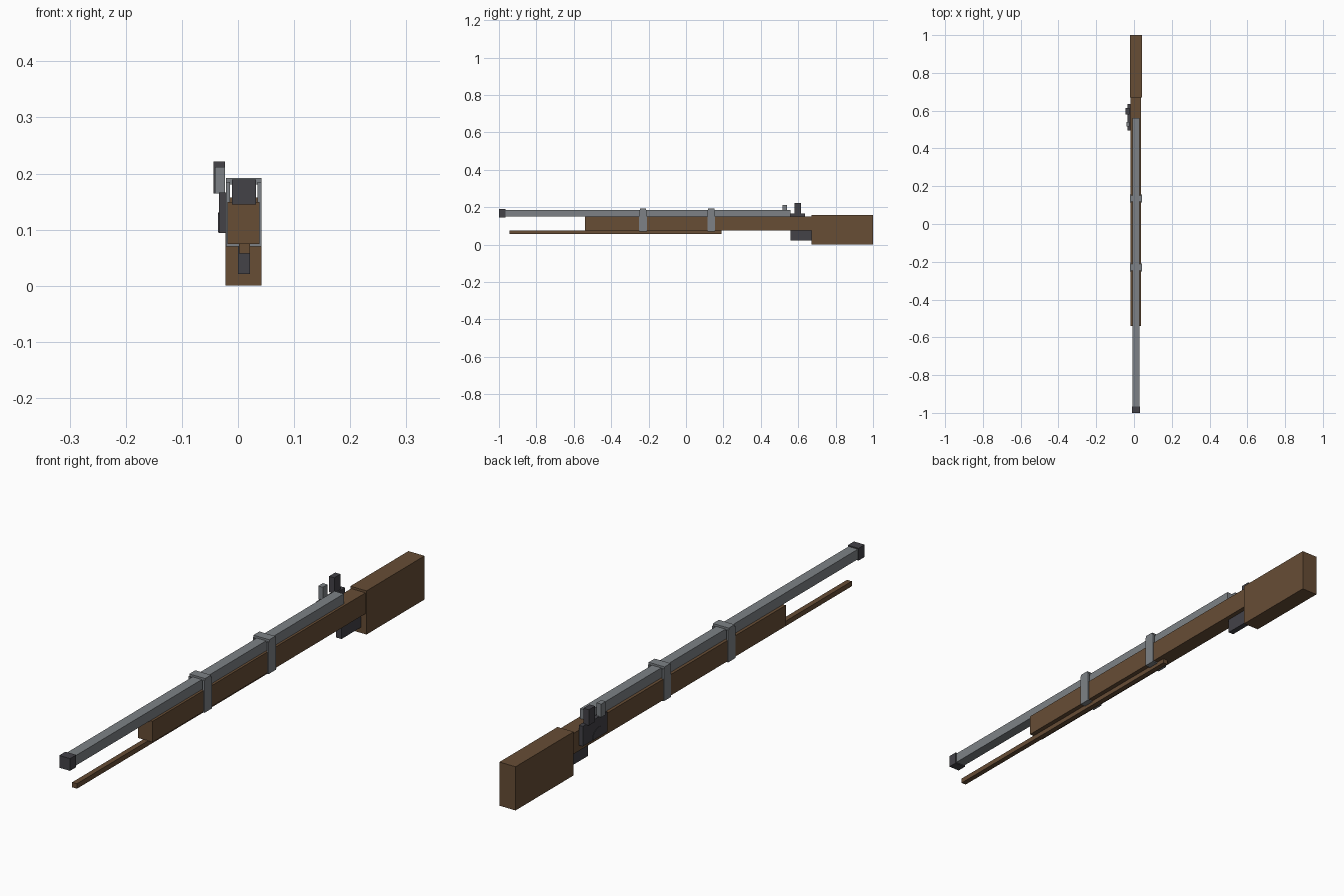
import bpy, bmesh, math
from mathutils import Vector

cube = bpy.data.objects.get("Cube")
if cube:
    bpy.data.objects.remove(cube, do_unlink=True)


def material(name, color):
    m = bpy.data.materials.new(name)
    m.use_nodes = True
    m.diffuse_color = (*color, 1)
    m.node_tree.nodes["Principled BSDF"].inputs["Base Color"].default_value = (*color, 1)
    return m


wood = material("walnut wood", (0.135, 0.074, 0.036))
steel = material("grey steel", (0.205, 0.222, 0.238))
iron = material("dark iron", (0.056, 0.054, 0.064))


def finish(name, bm, mat):
    bmesh.ops.recalc_face_normals(bm, faces=bm.faces)
    mesh = bpy.data.meshes.new(name)
    bm.to_mesh(mesh)
    bm.free()
    mesh.materials.append(mat)
    ob = bpy.data.objects.new(name, mesh)
    bpy.context.collection.objects.link(ob)
    return ob


def box(name, mat, x, y, z):
    """Block spanning the given (low, high) ranges."""
    bm = bmesh.new()
    bmesh.ops.create_cube(bm, size=1)
    for v in bm.verts:
        v.co = Vector(r[0] if c < 0 else r[1] for c, r in zip(v.co, (x, y, z)))
    return finish(name, bm, mat)


# Wooden stock and ramrod
box("butt_stock", wood, (-0.022, 0.042), (0.67, 1.0), (0.0, 0.157))
box("fore_stock", wood, (-0.019, 0.038), (-0.54, 0.68), (0.074, 0.149))
box("ramrod", wood, (0.002, 0.021), (-0.945, 0.19), (0.057, 0.075))

# Barrel and muzzle
box("barrel", steel, (-0.008, 0.029), (-0.985, 0.56), (0.149, 0.185))
box("muzzle_ring", iron, (-0.011, 0.032), (-1.0, -0.965), (0.145, 0.189))

# Barrel bands: two side straps, a top and a bottom bar
for label, y in (("front", -0.23), ("rear", 0.135)):
    wide, slim = (y - 0.021, y + 0.021), (y - 0.017, y + 0.017)
    box(label + "_band_right", steel, (-0.021, -0.014), wide, (0.07, 0.185))
    box(label + "_band_left", steel, (0.035, 0.042), wide, (0.07, 0.185))
    box(label + "_band_top", steel, (-0.021, 0.042), slim, (0.18, 0.192))
    box(label + "_band_bottom", steel, (-0.021, 0.042), wide, (0.07, 0.076))

# Trigger guard
box("trigger_guard", iron, (0.0, 0.021), (0.558, 0.672), (0.021, 0.08))

# Lock on the right side
box("lock_plate", iron, (-0.034, -0.018), (0.495, 0.635), (0.094, 0.166))
box("cock", iron, (-0.044, -0.023), (0.58, 0.615), (0.164, 0.221))
box("frizzen", steel, (-0.041, -0.023), (0.515, 0.541), (0.164, 0.212))

# Half-round inlay on the lock plate
bm = bmesh.new()
arc = [math.pi * i / 12 for i in range(13)]
face = bm.faces.new([bm.verts.new((-0.0355, 0.545 + 0.036 * math.cos(a),
                                   0.0945 + 0.036 * math.sin(a))) for a in arc])
ext = bmesh.ops.extrude_face_region(bm, geom=[face])
bmesh.ops.translate(bm, vec=(0.003, 0, 0),
                    verts=[g for g in ext["geom"] if isinstance(g, bmesh.types.BMVert)])
finish("lock_inlay", bm, iron)
